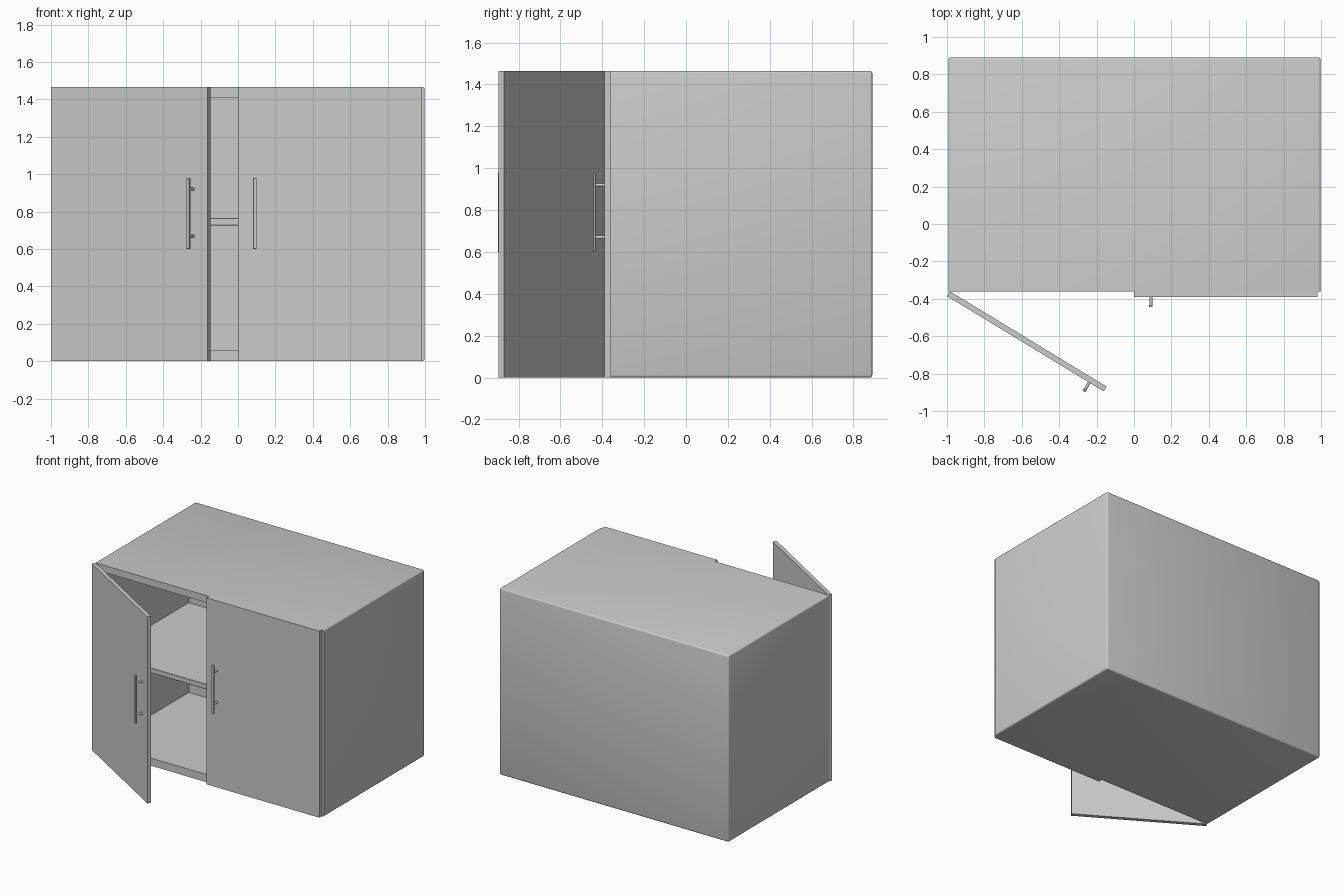
import bpy, bmesh, math
from mathutils import Matrix

if "Cube" in bpy.data.objects:
    bpy.data.objects.remove(bpy.data.objects["Cube"])

X0, X1, Y0, Y1, H = -0.993, 0.998, -0.36, 0.89, 1.465
DOOR_W, DOOR_T = 0.98, 0.03


def box(name, lo, hi, parent=None, bevel_test=None, width=0.0, segments=1):
    bm = bmesh.new()
    size = [b - a for a, b in zip(lo, hi)]
    mid = [(a + b) / 2 for a, b in zip(lo, hi)]
    bmesh.ops.create_cube(bm, size=1, matrix=Matrix.Translation(mid) @ Matrix.Diagonal((*size, 1)))
    if width:
        edges = [e for e in bm.edges if bevel_test is None or bevel_test(e)]
        bmesh.ops.bevel(bm, geom=edges, offset=width, segments=segments, profile=0.5, affect='EDGES')
    return finish(name, bm, parent)


def finish(name, bm, parent=None):
    me = bpy.data.meshes.new(name)
    bm.to_mesh(me)
    bm.free()
    ob = bpy.data.objects.new(name, me)
    bpy.context.collection.objects.link(ob)
    ob.parent = parent
    return ob


def smooth(ob):
    bpy.ops.object.select_all(action='DESELECT')
    bpy.context.view_layer.objects.active = ob
    ob.select_set(True)
    bpy.ops.object.shade_smooth_by_angle(angle=math.radians(35))


# Cabinet shell: outer edges rounded, front rim left sharp, then hollowed
shell = box("cabinet_shell", (X0, Y0, 0), (X1, Y1, H),
            bevel_test=lambda e: not all(v.co.y < Y0 + 0.01 for v in e.verts),
            width=0.012, segments=3)
cutter = box("hollow_cutter", (X0 + 0.075, Y0 - 0.2, 0.06), (X1 - 0.075, Y0 + 1.06, 1.41))
cutter.hide_render = True
mod = shell.modifiers.new("hollow", 'BOOLEAN')
mod.operation, mod.solver, mod.object = 'DIFFERENCE', 'EXACT', cutter
bpy.context.view_layer.objects.active = shell
bpy.ops.object.modifier_apply(modifier="hollow")
bpy.data.objects.remove(cutter)
smooth(shell)

# Middle shelf
box("shelf", (X0 + 0.07, Y0 + 0.005, 0.725), (X1 - 0.07, Y0 + 1.065, 0.765), width=0.003)


def door(side, hinge, sign, angle):
    """Door with its handle, built from the hinge outward; sign is the direction it extends in x."""
    pivot = bpy.data.objects.new(side + "_hinge", None)
    bpy.context.collection.objects.link(pivot)
    pivot.location = hinge
    pivot.rotation_euler.z = angle
    xs = sorted((0, sign * DOOR_W))
    box(side + "_door", (xs[0], -DOOR_T, 0), (xs[1], 0, H), pivot)
    hx = sign * (DOOR_W - 0.09)
    box(side + "_handle_bar", (hx - 0.01, -0.085, 0.6), (hx + 0.01, -0.072, 0.98), pivot,
        width=0.002)
    # Round handle posts
    for i, z in enumerate((0.67, 0.92)):
        bm = bmesh.new()
        bmesh.ops.create_cone(bm, cap_ends=True, segments=20, radius1=0.008, radius2=0.008, depth=0.05,
                              matrix=Matrix.Translation((hx, -0.05, z)) @ Matrix.Rotation(math.pi / 2, 4, 'X'))
        smooth(finish(f"{side}_handle_post_{i + 1}", bm, pivot))


# Left door stands open, right door is closed
door("left", (-0.984, Y0, 0), 1, math.radians(-31.3))
door("right", (DOOR_W, Y0, 0), -1, 0)
